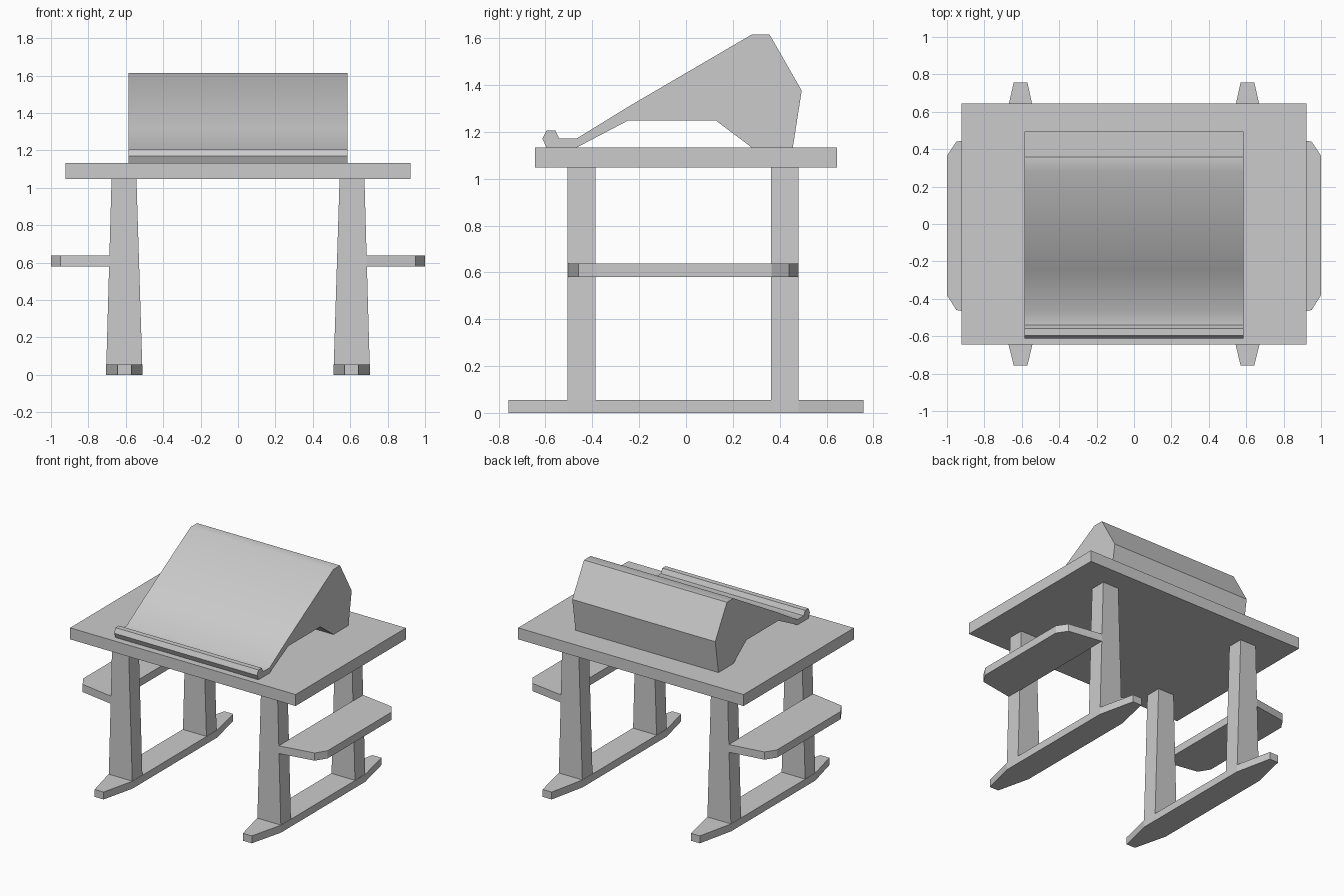
import bpy, bmesh
from mathutils import Vector

if "Cube" in bpy.data.objects:
    bpy.data.objects.remove(bpy.data.objects["Cube"])


def make(name, base, top):
    """Solid between two matching outlines."""
    bm = bmesh.new()
    a = [bm.verts.new(p) for p in base]
    b = [bm.verts.new(p) for p in top]
    n = len(a)
    bm.faces.new(a)
    bm.faces.new(b)
    for i in range(n):
        bm.faces.new((a[i], a[(i + 1) % n], b[(i + 1) % n], b[i]))
    bmesh.ops.recalc_face_normals(bm, faces=bm.faces)
    me = bpy.data.meshes.new(name)
    bm.to_mesh(me)
    bm.free()
    ob = bpy.data.objects.new(name, me)
    bpy.context.collection.objects.link(ob)
    return ob


def slab(name, outline, z0, z1):
    return make(name, [(x, y, z0) for x, y in outline], [(x, y, z1) for x, y in outline])


def rect(x0, x1, y0, y1):
    return [(x0, y0), (x1, y0), (x1, y1), (x0, y1)]


def mirror(ob):
    m = ob.modifiers.new("mirror", 'MIRROR')
    m.use_axis = (True, False, False)


# Tabletop
slab("tabletop", rect(-0.923, 0.923, -0.645, 0.645), 1.048, 1.133)

# Runner feet with tapered tips
mirror(slab("runner_foot", [
    (0.51, -0.505), (0.57, -0.757), (0.643, -0.757), (0.706, -0.505),
    (0.706, 0.48), (0.643, 0.757), (0.57, 0.757), (0.51, 0.48)], 0, 0.055))

# Tapered legs
for name, y0, y1 in (("front_leg", -0.505, -0.387), ("back_leg", 0.362, 0.481)):
    mirror(make(name, [(x, y, 0.055) for x, y in rect(0.512, 0.704, y0, y1)],
                [(x, y, 1.048) for x, y in rect(0.543, 0.676, y0, y1)]))

# Side shelves with clipped outer corners
mirror(slab("side_shelf", [
    (0.685, -0.505), (0.95, -0.46), (1.0, -0.38),
    (1.0, 0.365), (0.95, 0.44), (0.685, 0.481)], 0.58, 0.637))

# Sloped book rest, side profile (y, z) extruded across x
profile = [
    (-0.596, 1.133), (-0.613, 1.171), (-0.596, 1.206), (-0.558, 1.206),
    (-0.541, 1.172), (-0.466, 1.172), (-0.245, 1.308), (0.28, 1.615),
    (0.357, 1.615), (0.494, 1.376), (0.456, 1.133), (0.281, 1.133),
    (0.127, 1.249), (-0.246, 1.249), (-0.467, 1.133)]
rest = make("book_rest", [(-0.585, y, z) for y, z in profile],
            [(0.585, y, z) for y, z in profile])
bpy.context.view_layer.objects.active = rest
rest.select_set(True)
bpy.ops.object.shade_smooth_by_angle(angle=0.56)
